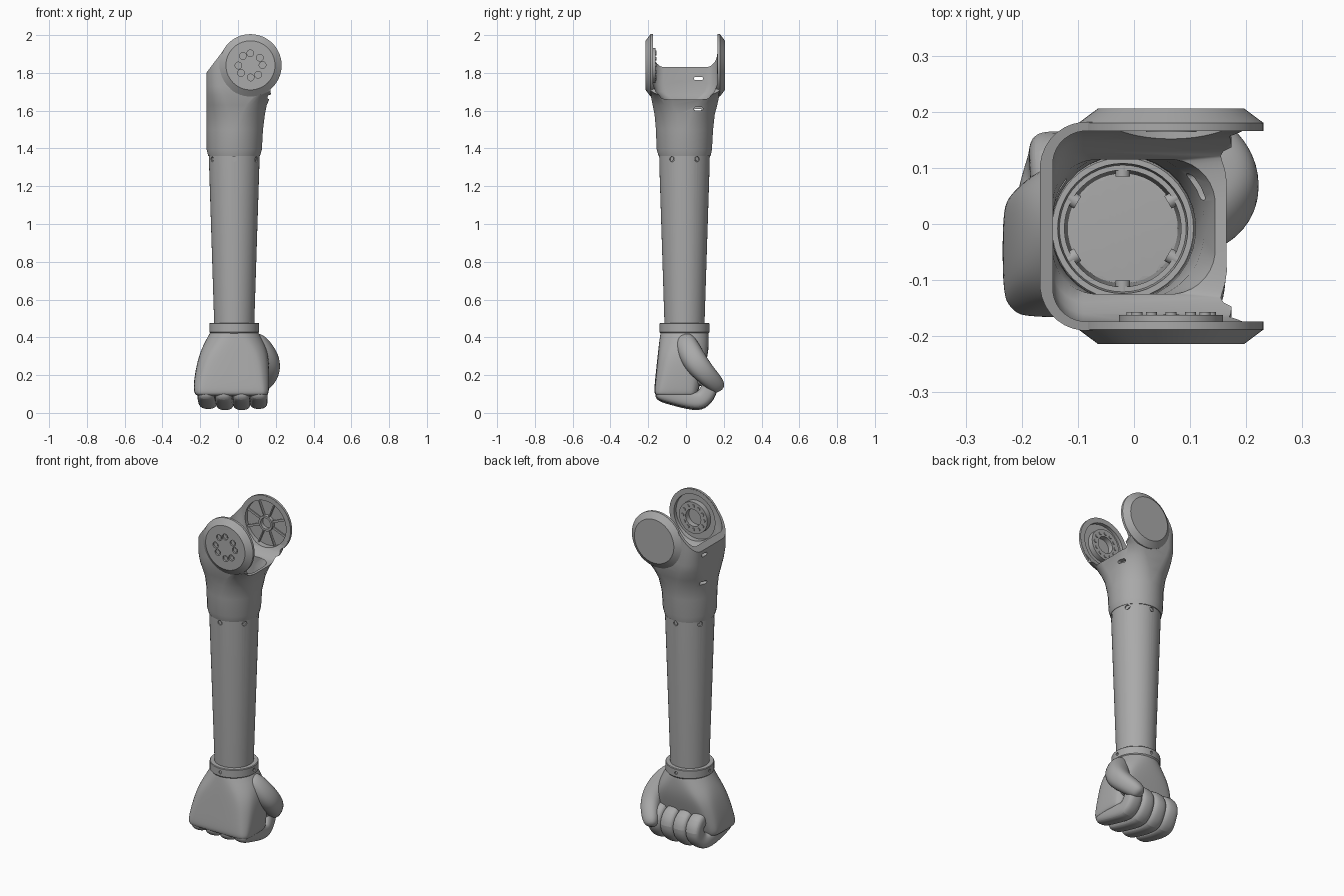
import bpy, bmesh
from math import pi, sin, cos, radians
from mathutils import Vector

if "Cube" in bpy.data.objects:
    bpy.data.objects.remove(bpy.data.objects["Cube"])

grey = bpy.data.materials.new("mid grey plastic")
grey.use_nodes = True
grey.diffuse_color = (0.4, 0.4, 0.4, 1)
grey.node_tree.nodes["Principled BSDF"].inputs["Base Color"].default_value = (0.4, 0.4, 0.4, 1)

AX, AY = -0.02, -0.008           # forearm axis
HUB = Vector((0.066, -0.004, 1.84))  # elbow joint centre


def loft(name, rings, closed=False):
    """Skin a list of equal-length point rings; cap the ends or close the loop."""
    bm = bmesh.new()
    loops = [[bm.verts.new(p) for p in ring] for ring in rings]
    n = len(loops[0])
    pairs = list(zip(loops, loops[1:])) + ([(loops[-1], loops[0])] if closed else [])
    for a, b in pairs:
        for i in range(n):
            j = (i + 1) % n
            bm.faces.new((a[i], a[j], b[j], b[i]))
    if not closed:
        bm.faces.new(loops[0])
        bm.faces.new(loops[-1])
    bmesh.ops.recalc_face_normals(bm, faces=bm.faces)
    mesh = bpy.data.meshes.new(name)
    bm.to_mesh(mesh)
    bm.free()
    ob = bpy.data.objects.new(name, mesh)
    bpy.context.collection.objects.link(ob)
    mesh.materials.append(grey)
    return ob


def section(z, x0, x1, y0, y1, r, k=8):
    """Rounded rectangle at height z."""
    cx, cy, a, b = (x0 + x1) / 2, (y0 + y1) / 2, (x1 - x0) / 2, (y1 - y0) / 2
    rx, ry = min(r, a), min(r, b)
    pts = []
    for q, (sx, sy) in enumerate(((1, 1), (-1, 1), (-1, -1), (1, -1))):
        for i in range(k):
            t = (q + (i + 0.5) / k) * pi / 2
            pts.append((cx + sx * (a - rx) + rx * cos(t), cy + sy * (b - ry) + ry * sin(t), z))
    return pts


def lathe(name, profile, closed=False, n=48):
    """Revolve (radius, z) pairs about the forearm axis."""
    return loft(name, [[(AX + r * cos(2 * pi * i / n), AY + r * sin(2 * pi * i / n), z)
                        for i in range(n)] for r, z in profile], closed)


def hub_lathe(name, profile, side=1, closed=False, n=56):
    """Revolve (radius, depth) pairs about the elbow pin."""
    return loft(name, [[HUB + Vector((r * cos(2 * pi * i / n), side * d, r * sin(2 * pi * i / n)))
                        for i in range(n)] for r, d in profile], closed)


def sweep(name, path, k=12, wide=1.0, power=1.0):
    """Sweep a round or squarish section along (point, radius) pairs."""
    pts = [Vector(p) for p, r in path]
    rings = []
    for i, (p, r) in enumerate(path):
        t = (pts[min(i + 1, len(pts) - 1)] - pts[max(i - 1, 0)]).normalized()
        ref = Vector((1, 0, 0)) if abs(t.x) < 0.8 else Vector((0, 1, 0))
        u = (ref - t * ref.dot(t)).normalized()
        v = t.cross(u)
        ring = []
        for j in range(k):
            c, s = cos(2 * pi * (j + 0.5) / k), sin(2 * pi * (j + 0.5) / k)
            c, s = (abs(w) ** power * (1 if w > 0 else -1) for w in (c, s))
            ring.append(pts[i] + u * c * r * wide + v * s * r)
        rings.append(ring)
    return loft(name, rings)


def pin(name, p, direction, r, length):
    a, d = Vector(p), Vector(direction).normalized() * length
    return sweep(name, [(a, r), (a + d, r)], 16)


def use_boolean(ob, cutter, operation="DIFFERENCE"):
    bpy.context.view_layer.objects.active = ob
    m = ob.modifiers.new("cut", "BOOLEAN")
    m.operation, m.object, m.solver = operation, cutter, "EXACT"
    bpy.ops.object.modifier_apply(modifier=m.name)
    bpy.data.objects.remove(cutter)


def subdivide(ob, levels=2):
    m = ob.modifiers.new("soft", "SUBSURF")
    m.levels = m.render_levels = levels


# Elbow fork: flared sleeve, trimmed to its side outline, then hollowed
fork = loft("elbow_fork", [section(*s) for s in (
    (1.36, -.158, .117, -.146, .131, .2), (1.395, -.167, .127, -.156, .138, .2),
    (1.5, -.168, .133, -.16, .144, .16), (1.58, -.168, .143, -.167, .153, .14),
    (1.63, -.168, .153, -.177, .166, .12), (1.68, -.168, .175, -.187, .177, .1),
    (1.73, -.168, .3, -.19, .182, .085), (2.05, -.168, .4, -.19, .182, .08))])
outline = [(-.3, 1.3), (-.3, 1.64), (-.168, 1.8)]
outline += [(HUB.x + .162 * cos(radians(a)), HUB.z + .162 * sin(radians(a))) for a in range(142, -51, -8)]
outline += [(.178, 1.66), (.2, 1.3)]
use_boolean(fork, loft("outline_cutter", [[(x, y, z) for x, z in outline] for y in (-.4, .4)]), "INTERSECT")
use_boolean(fork, loft("cavity_cutter", [section(*s) for s in (
    (1.3, -.148, .108, -.136, .12, .2), (1.5, -.147, .11, -.138, .122, .16),
    (1.6, -.146, .125, -.135, .125, .12), (1.655, -.145, .145, -.125, .115, .08),
    (1.68, -.145, .3, -.14, .13, .06), (1.7, -.145, .32, -.16, .15, .06),
    (1.74, -.145, .4, -.174, .166, .06), (2.1, -.145, .5, -.174, .166, .06))]))
use_boolean(fork, hub_lathe("hub_cutter", [(.135, -.2), (.135, .2)]))
for x, z in ((-.3, 1.77), (-.3, 1.6), (.08, 1.61)):
    slot = section(0, .042, .09, -.009, .009, .009, 6)
    use_boolean(fork, loft("slot_cutter", [[(x + dx, py, z + pz) for py, pz, _ in slot]
                                           for dx in (0, .18)]))

# Chamfered joint discs, cupped on the inside
cup = [(.13, .21), (.165, .184), (.165, .17), (.135, .17), (.135, .19)]
front_disc = hub_lathe("front_joint_disc", cup, -1)
hub_lathe("back_joint_disc", cup, 1)

# Four pairs of recessed bolts on the front disc
for q in range(4):
    for off in (-19, 19):
        a = radians(q * 90 + 20 + off)
        p = HUB + Vector((.064 * cos(a), -.22, .064 * sin(a)))
        use_boolean(front_disc, pin("bolt_cutter", p, (0, 1, 0), .018, .02))
        pin("joint_bolt", p + Vector((0, .014, 0)), (0, 1, 0), .011, .012)

# Bearing ring with studs inside the front disc
hub_lathe("bearing_ring", [(.093, .158), (.093, .192), (.05, .192), (.05, .158)], -1, True)
for i in range(12):
    a = 2 * pi * i / 12
    pin("bearing_stud", HUB + Vector((.07 * cos(a), -.165, .07 * sin(a))), (0, 1, 0), .01, .012)

# Hub ring and spokes inside the back disc
hub_lathe("hub_ring", [(.045, .168), (.045, .195), (.032, .195), (.032, .168)], 1, True)
for i in range(8):
    a = 2 * pi * (i + .5) / 8
    d = Vector((cos(a), 0, sin(a)))
    c = HUB + Vector((0, .182, 0))
    sweep("hub_spoke", [(c + d * .043, .009), (c + d * .137, .009)], 4, .5)

# Forearm tube with a stepped collar inside the sleeve
tube = lathe("forearm_tube", [(.105, .44), (.135, 1.37), (.135, 1.385), (.126, 1.4), (.116, 1.4),
                              (.113, 1.375), (.104, 1.375), (.098, .44)], True)
for i in range(6):
    a = radians(60 * i - 90)
    d = Vector((cos(a), sin(a), 0))
    base = Vector((AX, AY, 1.343))
    use_boolean(tube, pin("screw_cutter", base + d * .126, d, .014, .03))
    pin("collar_screw", base + d * .115, d, .009, .016)
    pin("collar_tab", base + d * .093 + Vector((0, 0, .02)), d, .013, .02)

# Wrist ring and its screws
ring = lathe("wrist_ring", [(.126, .42), (.132, .428), (.132, .472), (.129, .476), (.1, .476), (.1, .42)], True)
for i in range(4):
    d = Vector((cos(i * pi / 2), sin(i * pi / 2), 0))
    use_boolean(ring, pin("screw_cutter", Vector((AX, AY, .45)) + d * .125, d, .009, .03))

# Palm and back of the hand
palm = loft("palm", [section(*s, 4) for s in (
    (.436, -.148, .108, -.136, .12, .2), (.425, -.15, .11, -.138, .122, .2),
    (.37, -.182, .145, -.146, .125, .13), (.3, -.211, .165, -.153, .118, .1),
    (.2, -.232, .168, -.163, .09, .08), (.125, -.238, .166, -.17, .07, .06),
    (.1, -.23, .162, -.168, .06, .05), (.085, -.215, .15, -.15, .05, .04))])
subdivide(palm, 2)

# Four fingers folded under the hand and up against the palm
for i, name in enumerate(("little", "ring", "middle", "index")):
    xa, xb = -.168 + .093 * i, -.142 + .083 * i
    lift = .006 if i in (0, 3) else 0
    finger = sweep(name + "_finger", [
        ((xa, -.158, .118), .02), ((xa, -.14, .108 + lift), .046), ((xa, -.1, .097 + lift), .05),
        ((xa, .02, .065 + lift), .05), ((xa * .5 + xb * .5, .075, .056 + lift), .051),
        ((xb, .108, .09 + lift), .05), ((xb, .128, .14), .049), ((xb, .11, .178), .048),
        ((xb, .06, .195), .045), ((xb, .03, .195), .03)], 12, .96, .7)
    subdivide(finger)

# Thumb and its fleshy base
thumb = sweep("thumb", [
    ((.07, -.01, .4), .04), ((.1, 0, .37), .06), ((.14, .025, .31), .068),
    ((.165, .06, .255), .066), ((.163, .1, .21), .058), ((.14, .135, .175), .053),
    ((.115, .163, .145), .046), ((.105, .175, .128), .034), ((.102, .18, .12), .015)], 12, 1, .85)
subdivide(thumb)

# Smooth shading with crisp edges
bpy.ops.object.select_all(action="DESELECT")
for ob in list(bpy.context.scene.objects):
    if ob.type == "MESH" and grey.name in ob.data.materials:
        ob.select_set(True)
        bpy.context.view_layer.objects.active = ob
bpy.ops.object.shade_smooth_by_angle(angle=radians(35))
